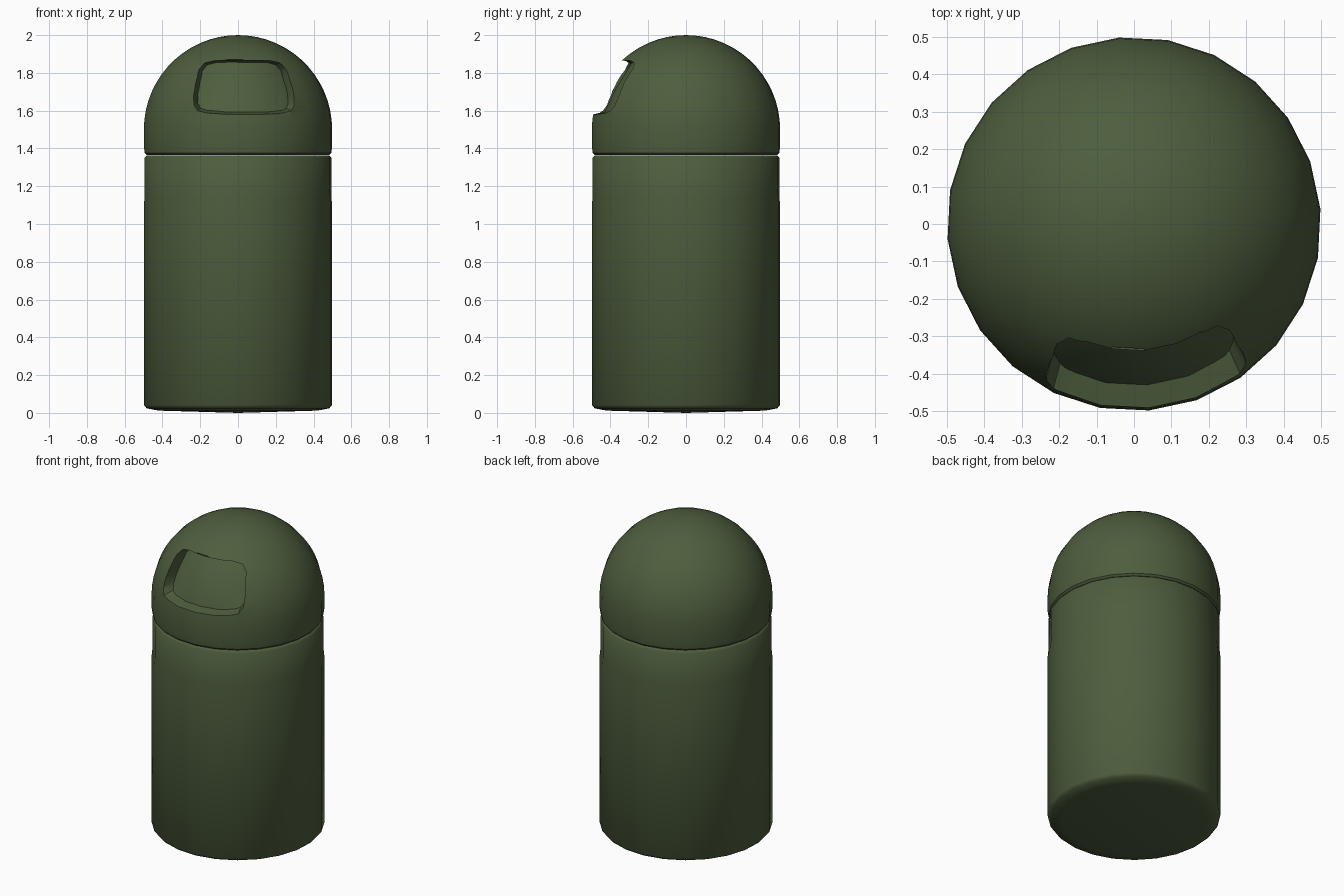
import bpy, bmesh, math

if "Cube" in bpy.data.objects:
    bpy.data.objects.remove(bpy.data.objects["Cube"])

SIDES = 24
TURN = math.radians(4.6)   # whole bin is turned slightly about z

mat = bpy.data.materials.new("dark_green")
mat.diffuse_color = (0.075, 0.11, 0.047, 1)
mat.use_nodes = True
mat.node_tree.nodes["Principled BSDF"].inputs["Base Color"].default_value = mat.diffuse_color


def add_mesh(name, bm):
    bmesh.ops.recalc_face_normals(bm, faces=bm.faces)
    mesh = bpy.data.meshes.new(name)
    bm.to_mesh(mesh)
    bm.free()
    obj = bpy.data.objects.new(name, mesh)
    bpy.context.collection.objects.link(obj)
    obj.rotation_euler.z = TURN
    mesh.materials.append(mat)
    return obj


def lathe(name, profile):
    """Closed solid of revolution; profile runs bottom pole to top pole, one vertex facing -y."""
    bm = bmesh.new()
    bottom = bm.verts.new((0, 0, profile[0][1]))
    top = bm.verts.new((0, 0, profile[-1][1]))
    rings = []
    for r, z in profile[1:-1]:
        angles = [2 * math.pi * i / SIDES - math.pi / 2 for i in range(SIDES)]
        rings.append([bm.verts.new((r * math.cos(a), r * math.sin(a), z)) for a in angles])
    for i in range(SIDES):
        j = (i + 1) % SIDES
        bm.faces.new((bottom, rings[0][j], rings[0][i]))
        bm.faces.new((top, rings[-1][i], rings[-1][j]))
        for a, b in zip(rings, rings[1:]):
            bm.faces.new((a[i], a[j], b[j], b[i]))
    return add_mesh(name, bm)


def activate(obj):
    bpy.ops.object.select_all(action='DESELECT')
    obj.select_set(True)
    bpy.context.view_layer.objects.active = obj


def subtract(obj, cutter):
    mod = obj.modifiers.new("cut", 'BOOLEAN')
    mod.operation = 'DIFFERENCE'
    mod.solver = 'EXACT'
    mod.object = cutter
    activate(obj)
    bpy.ops.object.modifier_apply(modifier=mod.name)
    bpy.data.objects.remove(cutter)


def smooth(obj, degrees):
    activate(obj)
    bpy.ops.object.shade_smooth_by_angle(angle=math.radians(degrees))


# Cylindrical body with a soft bottom edge and a small groove at the top
body = lathe("body", [(0, 0.0), (0.42, 0.012), (0.485, 0.024), (0.5, 0.042), (0.5, 1.1),
                      (0.496, 1.14), (0.496, 1.35), (0.485, 1.362), (0, 1.362)])

# Domed lid
dome = [(0.5 * math.cos(math.radians(t)), 1.5 + 0.5 * math.sin(math.radians(t)))
        for t in range(0, 90, 6)]
lid = lathe("domed_lid", [(0, 1.364), (0.484, 1.364), (0.495, 1.375), (0.5, 1.41)]
            + dome + [(0, 2.0)])

# Opening outline (right half), mirrored to the left
half = [(0.10, 1.58), (0.21, 1.588), (0.25, 1.60), (0.268, 1.63), (0.268, 1.68),
        (0.25, 1.76), (0.232, 1.82), (0.20, 1.853), (0.15, 1.865)]
outline = [(0, 1.58)] + half + [(0, 1.867)] + [(-x, z) for x, z in reversed(half)]

# Tapered cutter whose sides pass through the outline on the dome surface
bm = bmesh.new()
caps = []
for y_cap in (-0.75, -0.15):
    cap = []
    for x, z in outline:
        y = -math.sqrt(max(0.25 - (z - 1.5) ** 2 - x * x, 0))
        t = (y_cap - y) / 0.05
        k = 1 - 0.07 * t
        cap.append(bm.verts.new((x * k, y_cap, 1.73 + (z - 1.73) * k)))
    caps.append(cap)
    bm.faces.new(cap)
n = len(outline)
for i in range(n):
    j = (i + 1) % n
    bm.faces.new((caps[0][i], caps[0][j], caps[1][j], caps[1][i]))
cutter = add_mesh("opening_cutter", bm)

# The recess stops at a flap surface that follows the dome
flap = lathe("flap_core", [(0, 1.40), (0.44, 1.40), (0.44, 1.55), (0.43, 1.6),
                           (0.372, 1.72), (0.29, 1.85), (0.2, 1.92), (0, 1.96)])
subtract(cutter, flap)
subtract(lid, cutter)

smooth(body, 50)
smooth(lid, 35)
